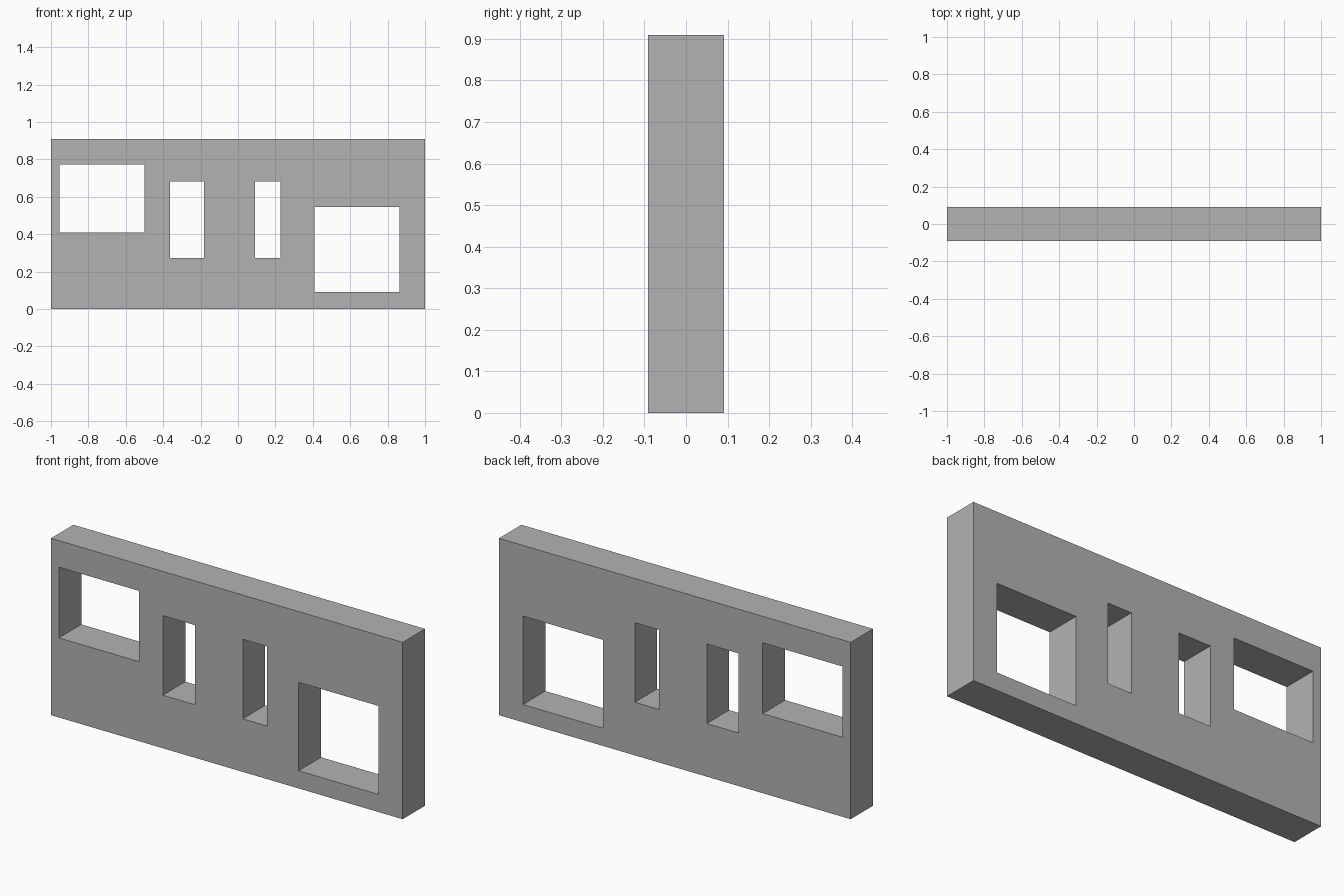
import bpy

cube = bpy.data.objects.get("Cube")
if cube:
    bpy.data.objects.remove(cube, do_unlink=True)

U = 1 / 22  # building module
HALF_DEPTH = 2 * U

grey = bpy.data.materials.new("plain grey")
grey.use_nodes = True
grey.diffuse_color = (0.45, 0.45, 0.45, 1)
grey.node_tree.nodes["Principled BSDF"].inputs["Base Color"].default_value = grey.diffuse_color


def box(name, x0, x1, z0, z1, half_depth):
    """Box given by its front rectangle in modules."""
    bpy.ops.mesh.primitive_cube_add(size=1)
    ob = bpy.context.object
    ob.name = name
    size = ((x1 - x0) * U, 2 * half_depth, (z1 - z0) * U)
    centre = ((x0 + x1) / 2 * U, 0, (z0 + z1) / 2 * U)
    for v in ob.data.vertices:
        v.co = [c + s * p for c, s, p in zip(centre, size, v.co)]
    ob.data.materials.append(grey)
    return ob


# Wall slab
wall = box("wall", -22, 22, 0, 20, HALF_DEPTH)

# Window openings, left to right across the front
openings = {
    "high_window": (-21, -11, 9, 17),
    "wide_slot": (-8, -4, 6, 15),
    "narrow_slot": (2, 5, 6, 15),
    "low_window": (9, 19, 2, 12),
}
for name, rect in openings.items():
    cutter = box(name + "_cutter", *rect, HALF_DEPTH * 2)
    cut = wall.modifiers.new(name, "BOOLEAN")
    cut.operation = "DIFFERENCE"
    cut.solver = "EXACT"
    cut.object = cutter
    bpy.context.view_layer.objects.active = wall
    bpy.ops.object.modifier_apply(modifier=name)
    bpy.data.objects.remove(cutter, do_unlink=True)
